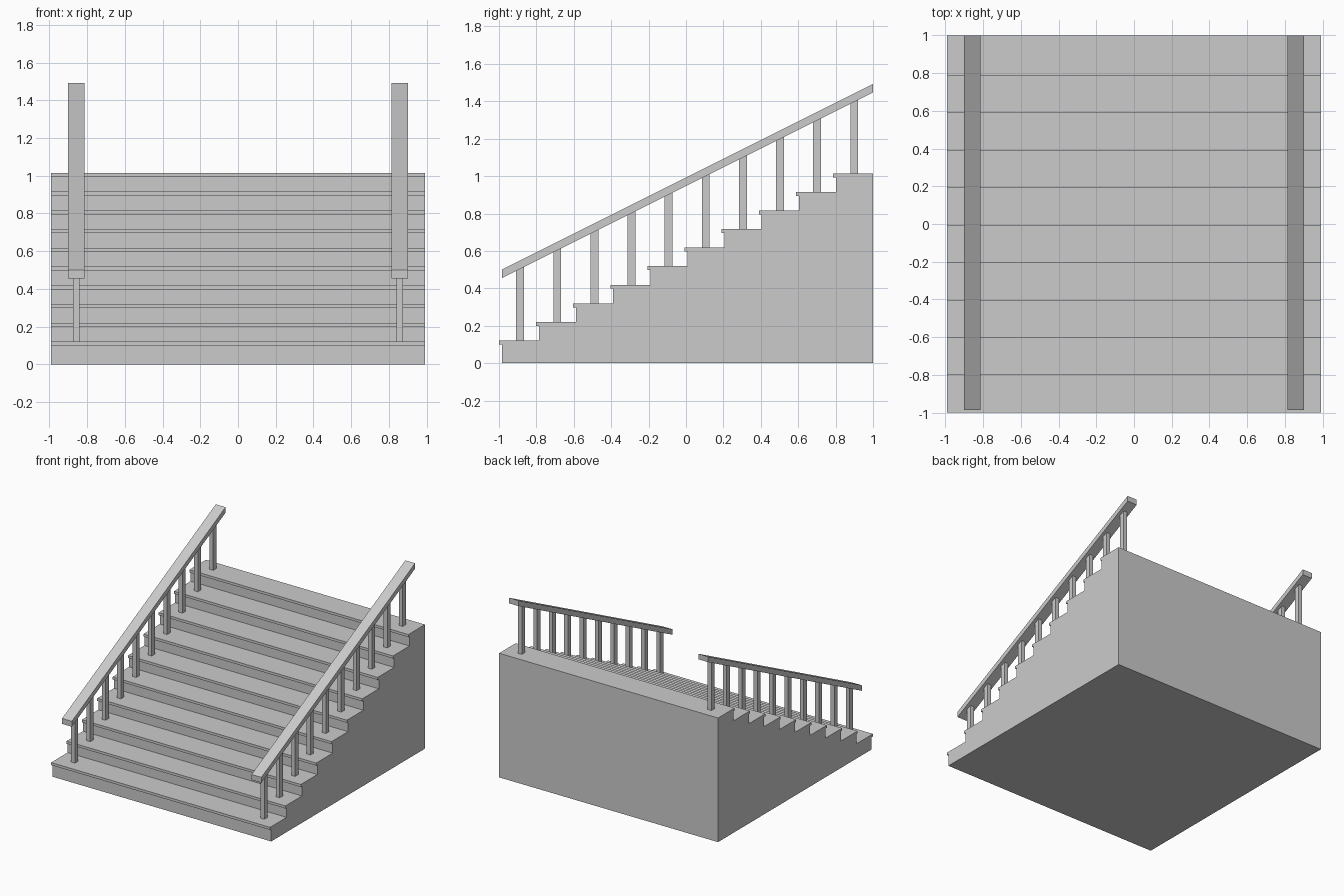
import bpy, bmesh
from mathutils import Vector

if "Cube" in bpy.data.objects:
    bpy.data.objects.remove(bpy.data.objects["Cube"])

STEPS = 10
RUN, RISE = 0.1985, 0.0993
FIRST_Z, NOSE, NOSE_T = 0.121, 0.015, 0.021
Y0, Y1 = -0.985, 1.0
RAIL_X = 0.857


def extrude_profile(name, profile, x0, x1):
    """Extrude (y, z) outline along x into a closed solid."""
    bm = bmesh.new()
    face = bm.faces.new([bm.verts.new((x0, y, z)) for y, z in profile])
    ret = bmesh.ops.extrude_face_region(bm, geom=[face])
    verts = [v for v in ret["geom"] if isinstance(v, bmesh.types.BMVert)]
    bmesh.ops.translate(bm, verts=verts, vec=Vector((x1 - x0, 0, 0)))
    bmesh.ops.recalc_face_normals(bm, faces=bm.faces)
    mesh = bpy.data.meshes.new(name)
    bm.to_mesh(mesh)
    bm.free()
    obj = bpy.data.objects.new(name, mesh)
    bpy.context.collection.objects.link(obj)
    return obj


# Solid staircase with overhanging tread noses
profile = [(Y0, 0)]
for i in range(STEPS):
    riser, top = Y0 + i * RUN, FIRST_Z + i * RISE
    profile += [(riser, top - NOSE_T), (riser - NOSE, top - NOSE_T), (riser - NOSE, top)]
    profile.append((Y1 if i == STEPS - 1 else riser + RUN, top))
profile.append((Y1, 0))
extrude_profile("staircase", profile, -0.99, 0.99)

# Sloped handrails and their balusters on both sides
RAIL_LOW, RAIL_HIGH, RAIL_T = 0.455, 1.447, 0.045
slope = (RAIL_HIGH - RAIL_LOW) / (Y1 - Y0)
for side, s in (("left", -1), ("right", 1)):
    x = s * RAIL_X
    extrude_profile(f"{side}_handrail",
                    [(Y0, RAIL_LOW), (Y1, RAIL_HIGH),
                     (Y1, RAIL_HIGH + RAIL_T), (Y0, RAIL_LOW + RAIL_T)],
                    x - 0.044, x + 0.044)
    for i in range(STEPS):
        y = -0.887 + i * RUN
        a, b = y - 0.021, y + 0.021
        base = FIRST_Z + i * RISE
        # Baluster top is cut to the slope of the rail underside
        za, zb = (RAIL_LOW + slope * (v - Y0) for v in (a, b))
        extrude_profile(f"{side}_baluster_{i + 1}",
                        [(a, base), (b, base), (b, zb), (a, za)],
                        x - 0.017, x + 0.017)
